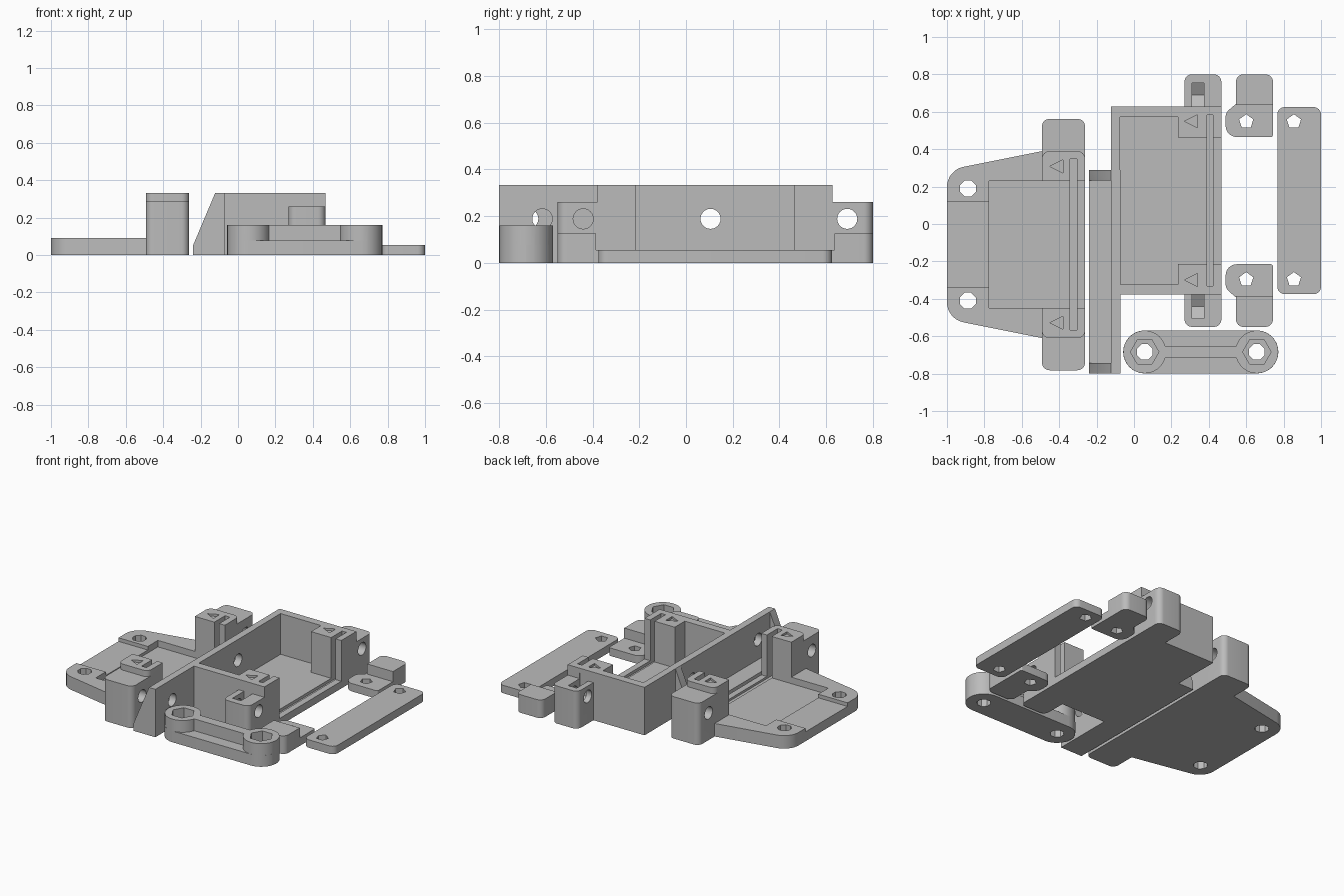
import bpy, bmesh, math
from math import sin, cos, pi
from mathutils import Vector

if "Cube" in bpy.data.objects:
    bpy.data.objects.remove(bpy.data.objects["Cube"], do_unlink=True)

grey = bpy.data.materials.new("plain grey")
grey.use_nodes = True
grey.diffuse_color = (0.5, 0.5, 0.5, 1)
grey.node_tree.nodes["Principled BSDF"].inputs["Base Color"].default_value = (0.5, 0.5, 0.5, 1)


def prism(name, pts, a, b, axis="z"):
    """Extrude a polygon from a to b; pts are (x,y), (y,z) or (x,z) for axis z, x, y."""
    place = {"z": lambda p, t: (p[0], p[1], t),
             "x": lambda p, t: (t, p[0], p[1]),
             "y": lambda p, t: (p[0], t, p[1])}[axis]
    bm = bmesh.new()
    rings = [[bm.verts.new(place(p, t)) for p in pts] for t in (a, b)]
    n = len(pts)
    bm.faces.new(rings[0])
    bm.faces.new(rings[1])
    for i in range(n):
        j = (i + 1) % n
        bm.faces.new((rings[0][i], rings[0][j], rings[1][j], rings[1][i]))
    bmesh.ops.recalc_face_normals(bm, faces=bm.faces[:])
    mesh = bpy.data.meshes.new(name)
    bm.to_mesh(mesh)
    bm.free()
    mesh.materials.append(grey)
    ob = bpy.data.objects.new(name, mesh)
    bpy.context.collection.objects.link(ob)
    return ob


def rounded(corners, seg=8):
    """Polygon from (x, y, radius) corners with arcs on the rounded ones."""
    out = []
    for i, (x, y, r) in enumerate(corners):
        p = Vector((x, y))
        if r == 0:
            out.append(p)
            continue
        u = (Vector(corners[i - 1][:2]) - p).normalized()
        v = (Vector(corners[(i + 1) % len(corners)][:2]) - p).normalized()
        half = u.angle(v) / 2
        centre = p + (u + v).normalized() * (r / sin(half))
        start = p + u * (r / math.tan(half)) - centre
        end = p + v * (r / math.tan(half)) - centre
        sweep = start.angle(end)
        for k in range(seg + 1):
            t = k / seg
            out.append(centre + (start * sin((1 - t) * sweep) + end * sin(t * sweep)) / sin(sweep))
    return out


def rect(x0, x1, y0, y1, r_low=0, r_high=0):
    return rounded([(x0, y0, r_low), (x1, y0, r_low), (x1, y1, r_high), (x0, y1, r_high)])


def ngon(x, y, r, n, turn=0.0):
    return [(x + r * cos(turn + 2 * pi * k / n), y + r * sin(turn + 2 * pi * k / n)) for k in range(n)]


def combine(ob, tool, op):
    mod = ob.modifiers.new("cut", "BOOLEAN")
    mod.operation, mod.solver, mod.object = op, "EXACT", tool
    bpy.context.view_layer.update()
    result = bpy.data.meshes.new_from_object(ob.evaluated_get(bpy.context.evaluated_depsgraph_get()))
    ob.modifiers.remove(mod)
    ob.data = result
    bpy.data.objects.remove(tool, do_unlink=True)


def add(ob, *shape):
    combine(ob, prism("tool", *shape), "UNION")


def cut(ob, *shape):
    combine(ob, prism("tool", *shape), "DIFFERENCE")


def span(mid, side, near, far):
    """Ordered y range at given distances from a mirror line."""
    return sorted((mid + side * near, mid + side * far))


def ends(side, r):
    """Round only the outer y end."""
    return (0, r) if side > 0 else (r, 0)


def arrow(ob, x, y, z):
    cut(ob, [(x - 0.04, y), (x + 0.03, y - 0.035), (x + 0.03, y + 0.035)], z - 0.015, z + 0.1)


TOP = 0.332

# Mounting bracket: tapered plate with recess, two posts with ears
M = -0.11
bracket = prism("mounting_bracket", rounded([
    (-1, M - 0.398, 0.11), (-0.49, M - 0.5, 0), (-0.262, M - 0.5, 0),
    (-0.262, M + 0.5, 0), (-0.49, M + 0.5, 0), (-1, M + 0.398, 0.11)]), 0, 0.09)
cut(bracket, rect(-0.775, -0.1, M - 0.34, M + 0.34), 0.045, 0.3)
cut(bracket, rect(-1.1, -0.7, M - 0.23, M + 0.23), 0.065, 0.3)
for s in (-1, 1):
    add(bracket, rect(-0.492, -0.262, *span(M, s, 0.34, 0.672), *ends(s, 0.04)), 0, 0.29)
    add(bracket, rect(-0.492, -0.262, *span(M, s, 0.34, 0.5), *ends(s, 0.04)), 0.2, TOP)
    cut(bracket, ngon(M + s * 0.565, 0.188, 0.043, 24), -0.6, -0.1, "x")
    cut(bracket, ngon(-0.888, M + s * 0.3, 0.046, 8, pi / 8), -0.1, 0.3)
    arrow(bracket, -0.41, M + s * 0.418, TOP)
cut(bracket, rect(-0.342, -0.305, M - 0.457, M + 0.457), 0.03, 0.5)

# Open box: floor, three walls and corner posts
C = 0.125
box = prism("open_box", rect(-0.122, 0.467, C - 0.503, C + 0.503), 0, TOP)
cut(box, rect(-0.075, 0.235, C - 0.448, C + 0.448), 0.05, 0.5)
cut(box, rect(0.2, 0.6, C - 0.338, C + 0.338), 0.05, 0.5)

# Upright wall with a foot and two slanted gussets
W = -0.255
add(box, rect(-0.122, -0.073, W - 0.545, W + 0.545), 0, TOP)
add(box, rect(-0.241, -0.1, W - 0.545, W + 0.545), 0, 0.05)
for s in (-1, 1):
    add(box, [(-0.241, 0), (-0.1, 0), (-0.1, TOP), (-0.122, TOP), (-0.241, 0.05)],
        *span(W, s, 0.488, 0.545), "y")
    cut(box, ngon(W + s * 0.36, 0.188, 0.043, 24), -0.3, 0.0, "x")

# Box ears with bolt holes and nut traps
for s in (-1, 1):
    y = C + s * 0.565
    add(box, rect(0.27, 0.467, *span(C, s, 0.47, 0.675), *ends(s, 0.04)), 0, 0.26)
    cut(box, ngon(y, 0.188, 0.043, 24), 0.24, 0.6, "x")
    cut(box, [(y, 0.113), (y + 0.064, 0.15), (y + 0.064, 0.3), (y - 0.064, 0.3), (y - 0.064, 0.15)],
        0.31, 0.375, "x")
    arrow(box, 0.31, C + s * 0.425, TOP)
cut(box, rect(0.39, 0.423, C - 0.457, C + 0.457), 0.03, 0.5)

# Clamp clips: thick block with a thin rounded tab
for label, s in (("front", -1), ("back", 1)):
    clip = prism(label + "_clip", rect(0.545, 0.743, *span(C, s, 0.51, 0.675), *ends(s, 0.04)), 0, 0.125)
    tab = [(0.743, C + s * 0.34, 0.012), (0.743, C + s * 0.53, 0), (0.56, C + s * 0.53, 0),
           (0.49, C + s * 0.47, 0.05), (0.49, C + s * 0.34, 0.06)]
    add(clip, rounded(tab), 0, 0.055)
    cut(clip, ngon(0.6, C + s * 0.422, 0.04, 5, pi / 2), -0.1, 0.3)

# Flat clamp bar
bar = prism("clamp_bar", rect(0.766, 1.0, C - 0.5, C + 0.5, 0.04, 0.04), 0, 0.055)
for s in (-1, 1):
    cut(bar, ngon(0.855, C + s * 0.422, 0.04, 5, pi / 2), -0.1, 0.3)

# Link arm: capsule base, two bosses with nut pockets, centre rib
Y = -0.684
link = prism("link_arm", rect(-0.058, 0.772, Y - 0.115, Y + 0.115, 0.1149, 0.1149), 0, 0.078)
add(link, rect(0.06, 0.65, Y - 0.033, Y + 0.033), 0.02, 0.16)
for x in (0.057, 0.657):
    add(link, ngon(x, Y, 0.1145, 40), 0.01, 0.16)
for x in (0.057, 0.657):
    cut(link, ngon(x, Y, 0.076, 6), 0.08, 0.3)
    cut(link, ngon(x, Y, 0.045, 8, pi / 8), -0.1, 0.3)

# Smooth the round corners, keep hard edges
bpy.ops.object.select_all(action="DESELECT")
for ob in bpy.context.collection.objects:
    if ob.type == "MESH":
        ob.select_set(True)
        bpy.context.view_layer.objects.active = ob
bpy.ops.object.shade_smooth_by_angle(angle=math.radians(30))
